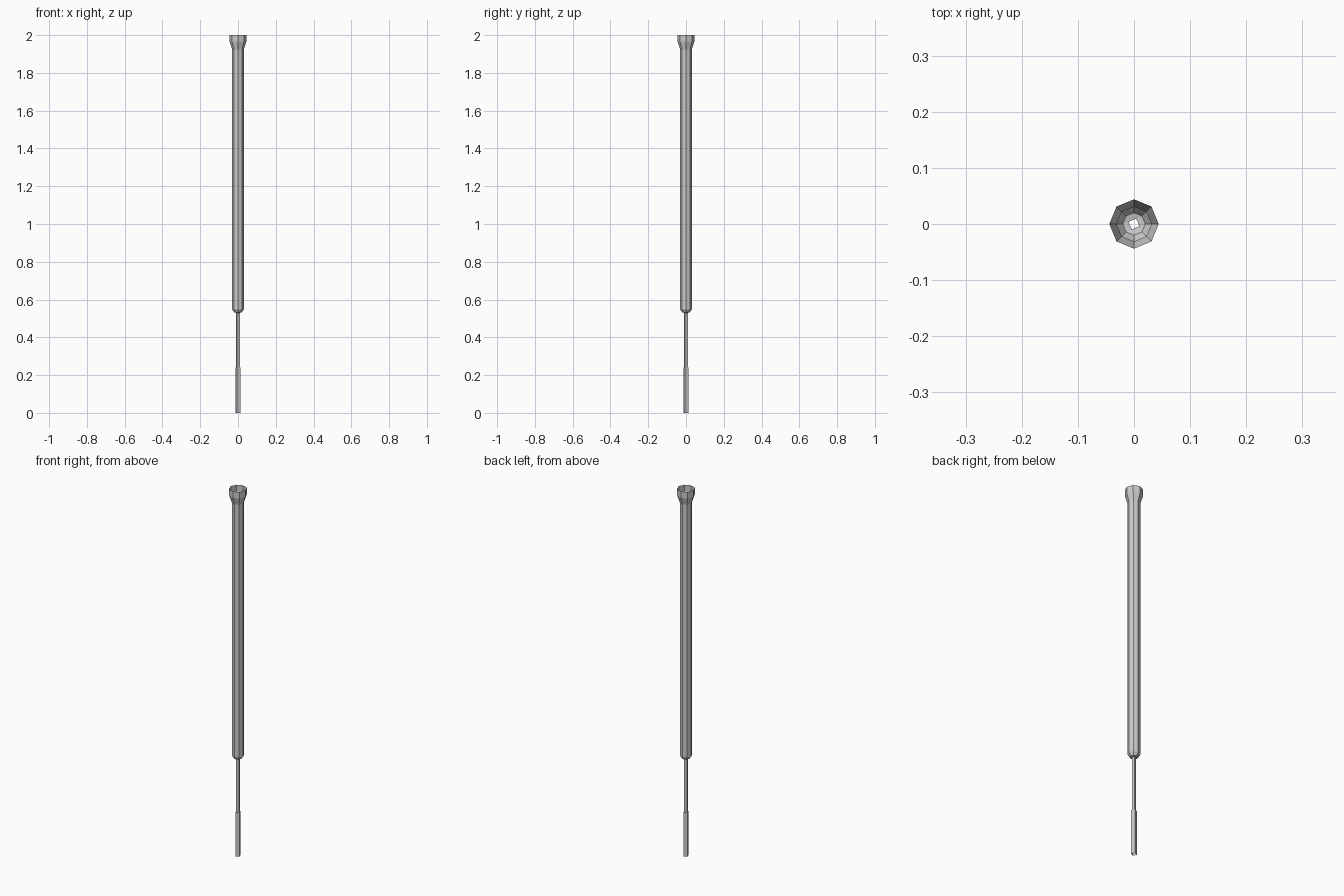
import bpy, bmesh, math

if "Cube" in bpy.data.objects:
    bpy.data.objects.remove(bpy.data.objects["Cube"])


def loft(name, rings):
    """Open skin through (height, radius, square?) rings of 8 points."""
    bm = bmesh.new()
    loops = []
    for z, r, square in rings:
        loop = []
        for i in range(8):
            # square rings merge neighbouring octagon points in pairs
            a = math.radians(67.5 + 90 * ((i - 1) // 2) if square else 45 * i)
            loop.append(bm.verts.new((r * math.cos(a), r * math.sin(a), z)))
        loops.append(loop)
    for a, b in zip(loops, loops[1:]):
        for i in range(8):
            j = (i + 1) % 8
            bm.faces.new((a[i], a[j], b[j], b[i]))
    bmesh.ops.remove_doubles(bm, verts=bm.verts, dist=0.0005)
    me = bpy.data.meshes.new(name)
    bm.to_mesh(me)
    bm.free()
    ob = bpy.data.objects.new(name, me)
    bpy.context.collection.objects.link(ob)
    return ob


# Hollow octagonal tube with flared mouth, tapering to the square stem
loft("tube", [(0.53, 0.0105, True), (0.532, 0.020, False), (0.548, 0.031, False),
              (1.925, 0.031, False), (1.965, 0.044, False), (2.0, 0.044, False)])

# Thin open square stem with a thicker grip at the foot
loft("stem", [(0.0, 0.0145, True), (0.24, 0.0145, True),
              (0.24, 0.0105, True), (0.53, 0.0105, True)])
